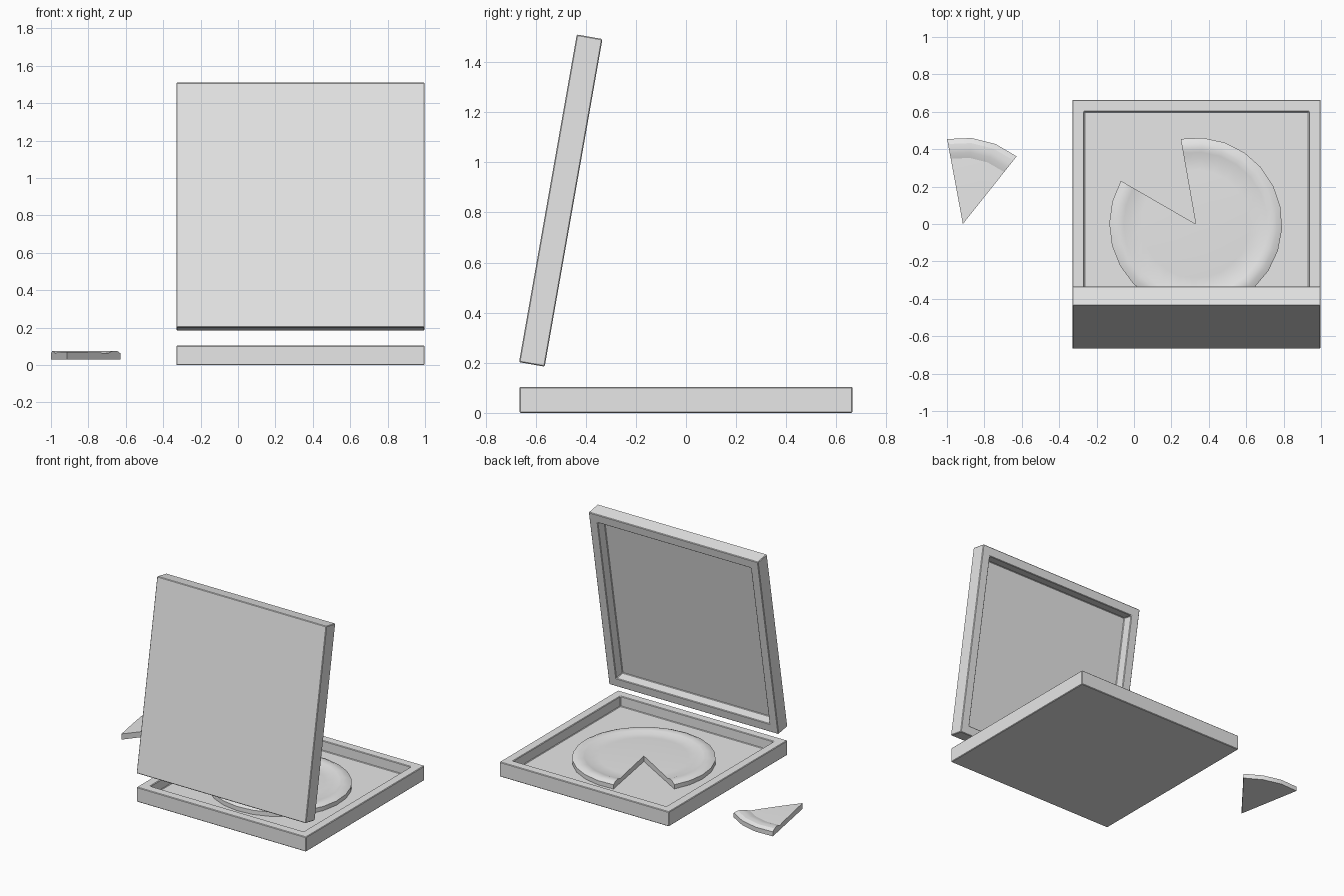
import bpy, bmesh, math
from mathutils import Matrix, Vector

cube = bpy.data.objects.get("Cube")
if cube:
    bpy.data.objects.remove(cube, do_unlink=True)

grey = bpy.data.materials.new("plain grey")
grey.use_nodes = True
grey.diffuse_color = (0.8, 0.8, 0.8, 1)
grey.node_tree.nodes["Principled BSDF"].inputs["Base Color"].default_value = (0.8, 0.8, 0.8, 1)


def finish(name, bm):
    bmesh.ops.recalc_face_normals(bm, faces=bm.faces)
    mesh = bpy.data.meshes.new(name)
    bm.to_mesh(mesh)
    bm.free()
    mesh.materials.append(grey)
    obj = bpy.data.objects.new(name, mesh)
    bpy.context.collection.objects.link(obj)
    return obj


def tray(name, location, tilt):
    """Square slab, centred on its origin, with a recess in its top."""
    bm = bmesh.new()
    bmesh.ops.create_cube(bm, size=1)
    bmesh.ops.scale(bm, vec=(1.328, 1.328, 0.104), verts=bm.verts)
    top = max(bm.faces, key=lambda f: f.calc_center_median().z)
    bmesh.ops.inset_individual(bm, faces=[top], thickness=0.09)
    floor = bmesh.ops.extrude_face_region(bm, geom=[top])["geom"]
    bmesh.ops.translate(bm, vec=(0, 0, -0.072),
                        verts=[v for v in floor if isinstance(v, bmesh.types.BMVert)])
    if top.is_valid:
        bmesh.ops.delete(bm, geom=[top], context='FACES_ONLY')
    obj = finish(name, bm)
    obj.location = location
    obj.rotation_euler.x = math.radians(tilt)
    bevel = obj.modifiers.new("soft edges", 'BEVEL')
    bevel.width = 0.004
    bevel.segments = 1
    return obj


# Radius and height from the centre, over the raised crust, to the base
PROFILE = [(0.15, 0.069), (0.29, 0.066), (0.355, 0.063), (0.385, 0.073),
           (0.41, 0.076), (0.435, 0.074), (0.462, 0.062), (0.462, 0.03)]


def wedge(name, centre, start, end, steps, smooth_angle):
    """Solid sector swept around a centre, closed by two cut walls."""
    bm = bmesh.new()
    top = bm.verts.new((0, 0, 0.07))
    base = bm.verts.new((0, 0, 0.03))
    rings = []
    for i in range(steps + 1):
        a = math.radians(start + (end - start) * i / steps)
        rings.append([bm.verts.new((r * math.cos(a), r * math.sin(a), z)) for r, z in PROFILE])
    for a, b in zip(rings, rings[1:]):
        bm.faces.new((top, a[0], b[0]))
        for k in range(len(PROFILE) - 1):
            bm.faces.new((a[k], a[k + 1], b[k + 1], b[k]))
        bm.faces.new((a[-1], base, b[-1]))
    for ring in (rings[0], rings[-1]):
        bm.faces.new([base, top] + ring)
    obj = finish(name, bm)
    obj.location = centre
    bpy.ops.object.select_all(action='DESELECT')
    obj.select_set(True)
    bpy.context.view_layer.objects.active = obj
    bpy.ops.object.shade_smooth_by_angle(angle=math.radians(smooth_angle))
    return obj


# Open box
tray("box_base", (0.334, 0, 0.052), 0)
tray("box_lid", (0.334, -0.5, 0.8475), -100)

# Pie with one slice removed
wedge("pizza", (0.33, 0, 0), 150, 460, 21, 40)
wedge("pizza_slice", (-0.915, 0, 0), 51.5, 100.5, 3, 18)
